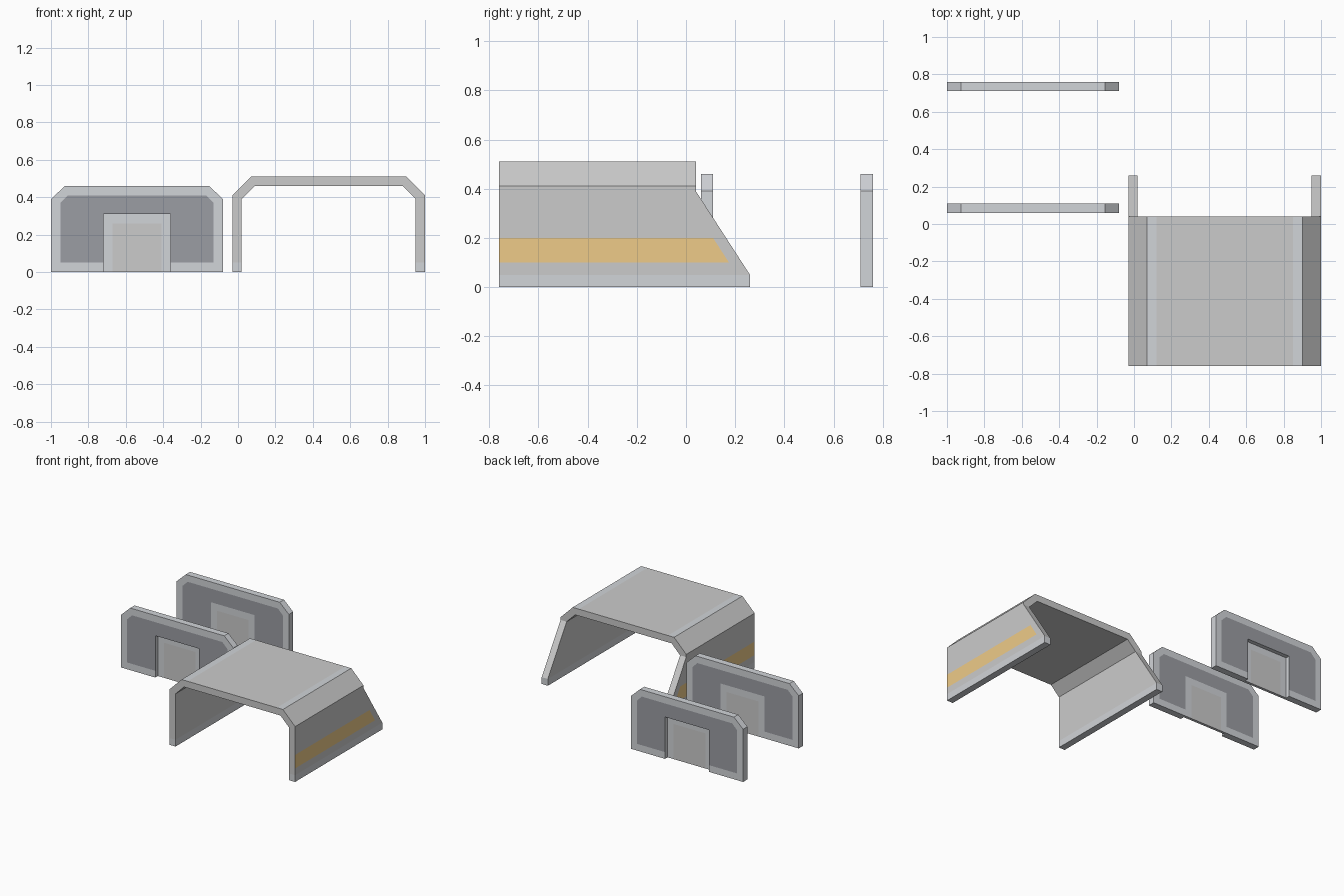
import bpy, bmesh

if "Cube" in bpy.data.objects:
    bpy.data.objects.remove(bpy.data.objects["Cube"])


def material(name, rgb):
    m = bpy.data.materials.new(name)
    m.diffuse_color = (*rgb, 1)
    m.use_nodes = True
    m.node_tree.nodes["Principled BSDF"].inputs["Base Color"].default_value = m.diffuse_color
    return m


LIGHT, TRIM, DARK, ORANGE = range(4)
MATS = [material("light_grey", (0.80, 0.81, 0.83)),
        material("trim_grey", (0.64, 0.66, 0.69)),
        material("dark_grey", (0.33, 0.34, 0.37)),
        material("orange", (0.86, 0.60, 0.25))]


def finish(name, bm, location):
    """Mirror the half mesh over x, weld it and make the object."""
    bmesh.ops.remove_doubles(bm, verts=bm.verts[:], dist=1e-4)
    geom = bm.verts[:] + bm.edges[:] + bm.faces[:]
    bmesh.ops.mirror(bm, geom=geom, axis='X', merge_dist=1e-4)
    bmesh.ops.remove_doubles(bm, verts=bm.verts[:], dist=1e-4)
    bmesh.ops.recalc_face_normals(bm, faces=bm.faces[:])
    mesh = bpy.data.meshes.new(name)
    bm.to_mesh(mesh)
    bm.free()
    for m in MATS:
        mesh.materials.append(m)
    ob = bpy.data.objects.new(name, mesh)
    ob.location = location
    bpy.context.collection.objects.link(ob)
    return ob


def add_face(bm, coords, mat):
    f = bm.faces.new([bm.verts.new(c) for c in coords])
    f.material_index = mat


# Arched cover: half cross-section, with slanted rear ends on the walls
def build_cover():
    outer = [(.515, 0), (.515, .05), (.515, .10), (.515, .20), (.515, .39),
             (.515, .41), (.415, .51), (.365, .51), (0, .51)]
    inner = [(.465, 0), (.465, .05), (.465, .10), (.465, .20), (.465, .39),
             (.465, .39), (.395, .46), (.36, .46), (0, .46)]
    front = -.76

    def rear(z):
        t = min(max((z - .05) / .34, 0), 1)
        return .26 - .22 * t

    bm = bmesh.new()

    def strip(p, q, ya, yb, mat):
        add_face(bm, [(p[0], ya(p[1]), p[1]), (q[0], ya(q[1]), q[1]),
                      (q[0], yb(q[1]), q[1]), (p[0], yb(p[1]), p[1])], mat)

    start = lambda z: front
    inset = lambda z: rear(z) - .053
    for i in range(len(outer) - 1):
        o, p, a, b = outer[i], outer[i + 1], inner[i], inner[i + 1]
        end_mat = TRIM if i == 0 else LIGHT
        out_mat = {0: TRIM, 2: ORANGE, 6: TRIM}.get(i, LIGHT)
        # Outer skin, with the stripe stopping short of the slanted edge
        strip(o, p, start, inset, out_mat)
        strip(o, p, inset, rear, LIGHT if i == 2 else out_mat)
        # Inner skin and end caps
        if a != b:
            strip(a, b, start, inset, end_mat)
            strip(a, b, inset, rear, end_mat)
        for y in (start, rear):
            ring = [o, p, b] + ([a] if a != b else [])
            add_face(bm, [(x, y(z), z) for x, z in ring], end_mat)
    # Underside of the wall
    strip(outer[0], inner[0], start, inset, TRIM)
    strip(outer[0], inner[0], inset, rear, TRIM)
    finish("arched_cover", bm, (.485, 0, 0))


# End wall with a door recessed on one face and flush on the other
def build_wall(name, y, sign):
    A, B, C, D, E = (.18, 0), (.46, 0), (.46, .39), (.385, .46), (0, .46)
    a, b, c, d, e = (.18, .05), (.41, .05), (.41, .37), (.37, .41), (0, .41)
    P, p = (.18, .31), (0, .31)
    q, r, s, o = (.13, 0), (.13, .26), (0, .26), (0, 0)
    wall = [([A, B, b, a], TRIM), ([B, C, c, b], TRIM), ([C, D, d, c], TRIM),
            ([D, E, e, d], TRIM), ([a, b, c, d, e, p, P], DARK)]
    door = [([A, a, P, r, q], TRIM), ([P, p, s, r], TRIM), ([q, r, s, o], LIGHT)]
    face, recess, back = -.025 * sign, .005 * sign, .025 * sign
    bm = bmesh.new()

    def sheet(polys, yy):
        for pts, mat in polys:
            add_face(bm, [(x, yy, z) for x, z in pts], mat)

    def rim(chain, y0, y1):
        for (x0, z0), (x1, z1) in zip(chain, chain[1:]):
            add_face(bm, [(x0, y0, z0), (x1, y0, z1),
                          (x1, y1, z1), (x0, y1, z0)], TRIM)

    sheet(wall, face)
    sheet(door, recess)
    sheet(wall + door, back)
    rim([B, C, D, E], face, back)        # outer edge
    rim([A, a, P, p], face, recess)      # door reveal
    rim([o, q, A], recess, back)         # underside of door
    # Underside beside the door, split at the recess depth
    add_face(bm, [(A[0], face, 0), (B[0], face, 0), (B[0], back, 0),
                  (A[0], back, 0), (A[0], recess, 0)], TRIM)
    finish(name, bm, (-.54, y, 0))


build_cover()
build_wall("front_end_wall", .085, 1)
build_wall("rear_end_wall", .735, -1)
